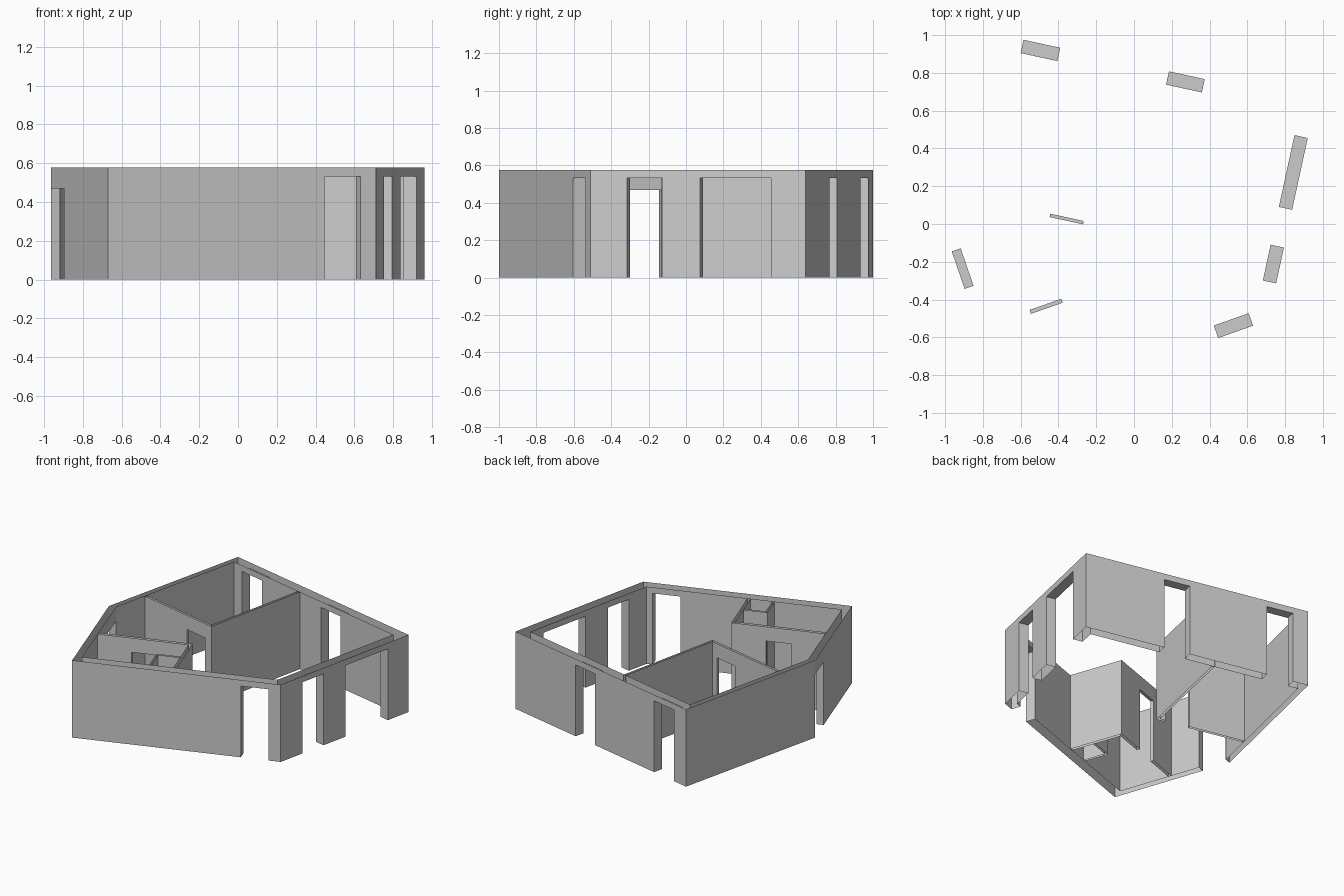
import bpy, bmesh
from mathutils import Vector, geometry

if "Cube" in bpy.data.objects:
    bpy.data.objects.remove(bpy.data.objects["Cube"])

H = 0.577        # wall height
TALL, LOW = 0.532, 0.47  # opening heights


def wall_run(name, pts, thick, doors, closed=False):
    """Hollow walls along a polyline, thickened to its left, open at top and bottom.
    doors: {segment index: [(start, end, height), ...]} measured along the segment."""
    pts = [Vector(p) for p in pts]
    n = len(pts)
    segs = [(pts[i], pts[(i + 1) % n]) for i in range(n if closed else n - 1)]
    dirs = [(b - a).normalized() for a, b in segs]
    left = [Vector((-d.y, d.x)) * t for d, t in zip(dirs, thick)]

    def inner(i, j, p):
        # mitred inner corner between segments i and j at outer corner p
        a, b = p + left[i], p + left[j]
        return geometry.intersect_line_line_2d(
            a - dirs[i], a + dirs[i], b - dirs[j], b + dirs[j]) or \
            mitre(a, dirs[i], b, dirs[j])

    def mitre(a, d, b, e):
        return a + d * ((b - a).cross(e) / d.cross(e))

    bm = bmesh.new()

    def quad(*vs):
        bm.faces.new([bm.verts.new(v) for v in vs])

    def panel(p, q, z0, z1):
        if (q - p).length > 1e-4:
            quad((*p, z0), (*q, z0), (*q, z1), (*p, z1))

    m = len(segs)
    for i, (a, b) in enumerate(segs):
        first, last = not closed and i == 0, not closed and i == m - 1
        ia = a + left[i] if first else inner((i - 1) % m, i, a)
        ib = b + left[i] if last else inner(i, (i + 1) % m, b)
        o, k = a, ia
        for s, e, h in doors.get(i, []):
            o0, o1 = a + dirs[i] * s, a + dirs[i] * e
            k0, k1 = o0 + left[i], o1 + left[i]
            if s > 0:
                panel(o, o0, 0, H)
                panel(k0, k, 0, H)
            panel(o0, o1, h, H)          # above the opening
            panel(k1, k0, h, H)
            panel(o0, k0, 0, h)          # jambs
            panel(k1, o1, 0, h)
            quad((*o0, h), (*k0, h), (*k1, h), (*o1, h))  # lintel
            o, k = o1, k1
        panel(o, b, 0, H)
        panel(ib, k, 0, H)
    bmesh.ops.remove_doubles(bm, verts=bm.verts, dist=1e-4)
    me = bpy.data.meshes.new(name)
    bm.to_mesh(me)
    bm.free()
    ob = bpy.data.objects.new(name, me)
    bpy.context.collection.objects.link(ob)


# Five-sided outer shell
wall_run("outer_walls",
         [(-0.67, -1.0), (0.71, -0.51), (0.96, 0.64), (-0.70, 1.0), (-0.965, -0.145)],
         [0.07, 0.072, 0.072, 0.04, 0.05],
         {0: [(1.184, 1.38, TALL)],
          1: [(0.20, 0.394, TALL), (0.599, 0.988, TALL)],
          2: [(0.599, 0.793, TALL), (1.382, 1.581, TALL)],
          4: [(0, 0.21, LOW)]}, closed=True)

# Back-left room partition
wall_run("back_room_walls", [(-0.858, 0.127), (-0.21, -0.015), (-0.035, 0.787)],
         [0.018, 0.018], {0: [(0.421, 0.602, LOW)]})

# Front-left room partition
wall_run("front_room_walls", [(-0.021, -0.694), (-0.155, -0.315), (-0.78, -0.535)],
         [0.022, 0.022], {1: [(0.244, 0.422, LOW)]})

# Small service shaft in the front room's corner
wall_run("shaft_walls", [(-0.102, -0.53), (-0.262, -0.587), (-0.201, -0.759)],
         [0.015, 0.015], {})
